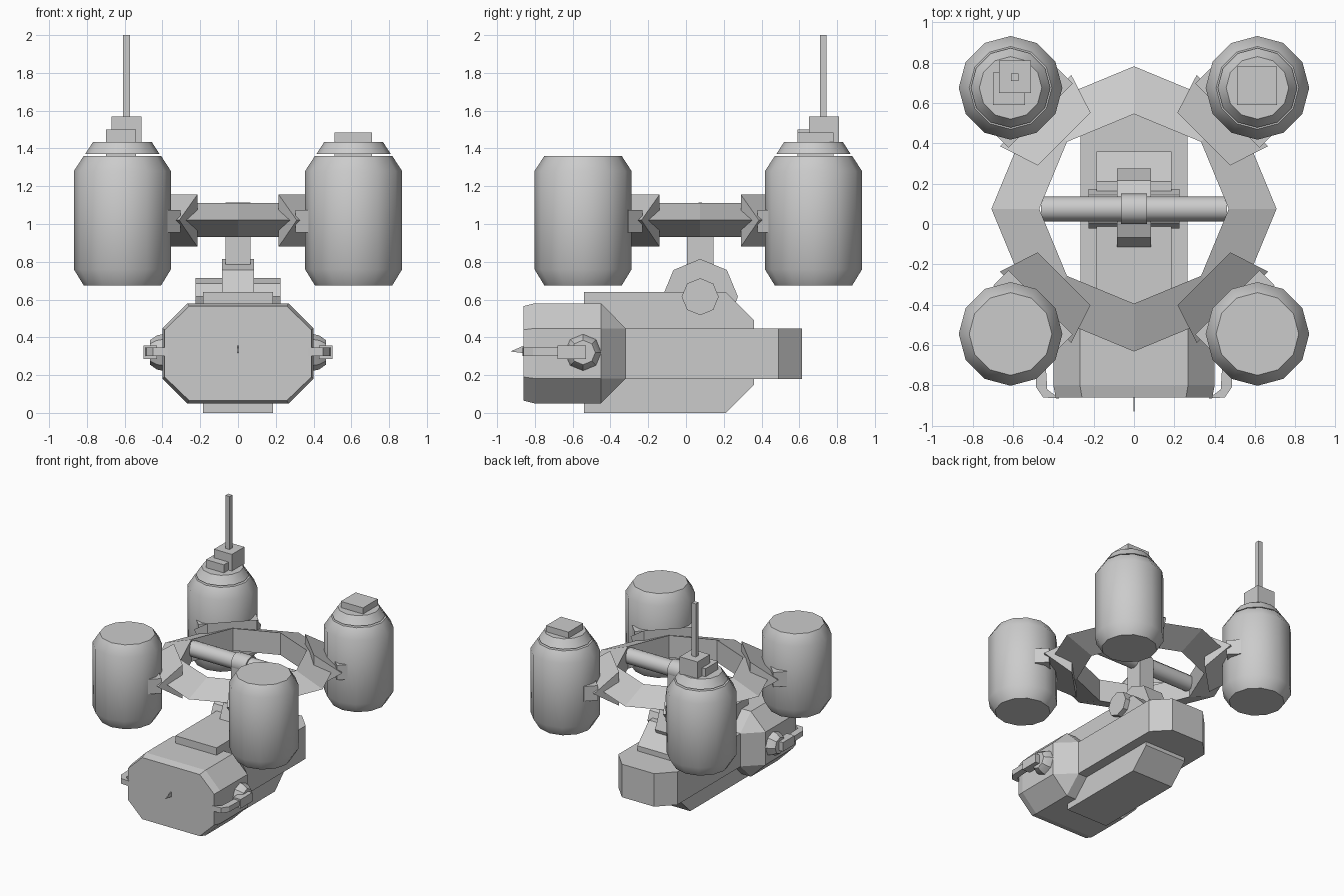
import bpy, bmesh, math
from mathutils import Matrix, Vector

if "Cube" in bpy.data.objects:
    bpy.data.objects.remove(bpy.data.objects["Cube"])

CY = 0.075  # centre of the ring and pivot in y


def finish(name, bm, smooth=False):
    bmesh.ops.recalc_face_normals(bm, faces=bm.faces)
    me = bpy.data.meshes.new(name)
    bm.to_mesh(me)
    bm.free()
    ob = bpy.data.objects.new(name, me)
    bpy.context.collection.objects.link(ob)
    if smooth:
        bpy.ops.object.select_all(action='DESELECT')
        bpy.context.view_layer.objects.active = ob
        ob.select_set(True)
        bpy.ops.object.shade_smooth_by_angle(angle=math.radians(35))
    return ob


def loft(name, rings, smooth=False, closed=False):
    """Skin a list of equal-length point rings; cap the ends unless closed."""
    bm = bmesh.new()
    vs = [[bm.verts.new(p) for p in r] for r in rings]
    n = len(vs[0])
    pairs = list(zip(vs, vs[1:])) + ([(vs[-1], vs[0])] if closed else [])
    for a, b in pairs:
        for i in range(n):
            j = (i + 1) % n
            bm.faces.new((a[i], a[j], b[j], b[i]))
    if not closed:
        bm.faces.new(vs[0])
        bm.faces.new(vs[-1])
    bmesh.ops.remove_doubles(bm, verts=bm.verts, dist=1e-5)
    return finish(name, bm, smooth)


def box(name, x0, x1, y0, y1, z0, z1, mat=None):
    bm = bmesh.new()
    bmesh.ops.create_cube(bm, size=1)
    for v in bm.verts:
        v.co = Vector(((x0 + x1) / 2 + v.co.x * (x1 - x0),
                       (y0 + y1) / 2 + v.co.y * (y1 - y0),
                       (z0 + z1) / 2 + v.co.z * (z1 - z0)))
    if mat:
        bm.transform(mat)
    return finish(name, bm)


def circle(r, n, h, axis, c, phase=0.0):
    """Ring of points; h is the position along the axis."""
    out = []
    for i in range(n):
        a = 2 * math.pi * i / n + phase
        u, v = r * math.cos(a), r * math.sin(a)
        out.append((c[0] + u, c[1] + v, h) if axis == 'z' else (h, c[0] + u, c[1] + v))
    return out


def lathe(name, prof, n, axis, c, smooth=True):
    return loft(name, [circle(r, n, h, axis, c) for r, h in prof], smooth)


# four tanks, the rear pair with caps
for sx in (-1, 1):
    for y in (-0.545, 0.675):
        c = (sx * 0.612, y)
        lathe('tank', [(0.205, 0.675), (0.257, 0.76), (0.257, 1.28), (0.205, 1.36)], 12, 'z', c)
        if y > 0:
            lathe('tank_cap', [(0.197, 1.37), (0.155, 1.435)], 12, 'z', c)

# sensor boxes and antenna on the caps
box('cap_box', 0.51, 0.71, 0.59, 0.78, 1.355, 1.485)
box('sensor_low', -0.70, -0.54, 0.59, 0.75, 1.355, 1.50)
box('sensor_high', -0.67, -0.51, 0.65, 0.81, 1.43, 1.57)
box('antenna', -0.61, -0.573, 0.71, 0.745, 1.56, 2.0)

# eight-sided ring with a wedge section
section = [(0.47, 1.11), (0.707, 1.02), (0.47, 0.93)]
loft('ring_frame', [[(r * math.cos(a), CY + r * math.sin(a), z) for r, z in section]
                    for a in [math.pi * i / 4 for i in range(8)]], closed=True)

# diagonal wedge brackets and tank mounts
for k in range(4):
    m = Matrix.Translation((0, CY, 0)) @ Matrix.Rotation(math.radians(45 + 90 * k), 4, 'Z')
    loft('bracket', [[m @ Vector((d, s * t, z)) for d, t, z in
                      [(0.49, 0.185, 1.155), (0.69, 0.25, 1.02), (0.49, 0.185, 0.88)]]
                     for s in (-1, 1)])
    box('tank_mount', 0.655, 0.76, -0.225, 0.225, 0.955, 1.075, m)

# cross bar, hanger post and hinge
lathe('cross_bar', [(0.062, -0.46), (0.062, 0.46)], 12, 'x', (CY, 1.04))
lathe('bar_collar', [(0.075, -0.065), (0.075, 0.065)], 12, 'x', (CY, 1.04))
box('hanger_post', -0.065, 0.065, CY - 0.07, CY + 0.07, 0.7, 1.04)
lathe('hinge_disc', [(0.2, -0.085), (0.2, 0.085)], 8, 'x', (CY, 0.615), False)
lathe('hinge_pin', [(0.098, -0.225), (0.098, 0.225)], 8, 'x', (CY, 0.615), False)

# central keel block, chamfered at the back
keel = [(-0.54, 0), (0.21, 0), (0.36, 0.15), (0.36, 0.49), (0.21, 0.64), (-0.54, 0.64)]
loft('keel_block', [[(x, y, z) for y, z in keel] for x in (-0.185, 0.185)])

# mid hull, outline from above
hull = [(0.265, -0.5), (0.265, 0.49), (0.145, 0.615), (-0.145, 0.615), (-0.265, 0.49), (-0.265, -0.5)]
loft('mid_hull', [[(x, y, z) for x, y in hull] for z in (0.18, 0.448)])


# flared eight-sided front section
def head(y, w, xs, zo, zi):
    top = [(xs, zo), (w, zi), (w, -zi), (xs, -zo)]
    return [(x, y, 0.315 + z) for x, z in top + [(-x, z) for x, z in reversed(top)]]


loft('front_head', [head(-0.86, 0.388, 0.258, 0.25, 0.125), head(-0.80, 0.4, 0.268, 0.265, 0.133),
                    head(-0.45, 0.4, 0.268, 0.265, 0.133), head(-0.32, 0.265, 0.264, 0.1335, 0.133)])

# thin probe on the front face
loft('front_probe', [[(x, -0.85, 0.315), (x, -0.93, 0.325), (x, -0.85, 0.36)] for x in (-0.003, 0.003)])

# side hubs with hooked grippers
claw = [(0.44, -0.66), (0.49, -0.66), (0.485, -0.81), (0.45, -0.86), (0.37, -0.865), (0.43, -0.82)]
for s in (-1, 1):
    lathe('gripper_hub', [(0.1, s * 0.385), (0.09, s * 0.43), (0.065, s * 0.465)], 8, 'x', (-0.545, 0.32))
    xs = sorted((s * 0.43, s * 0.5))
    box('gripper_arm', xs[0], xs[1], -0.68, -0.53, 0.285, 0.358)
    loft('gripper_claw', [[(s * x, y, z) for x, y in claw] for z in (0.302, 0.345)])
